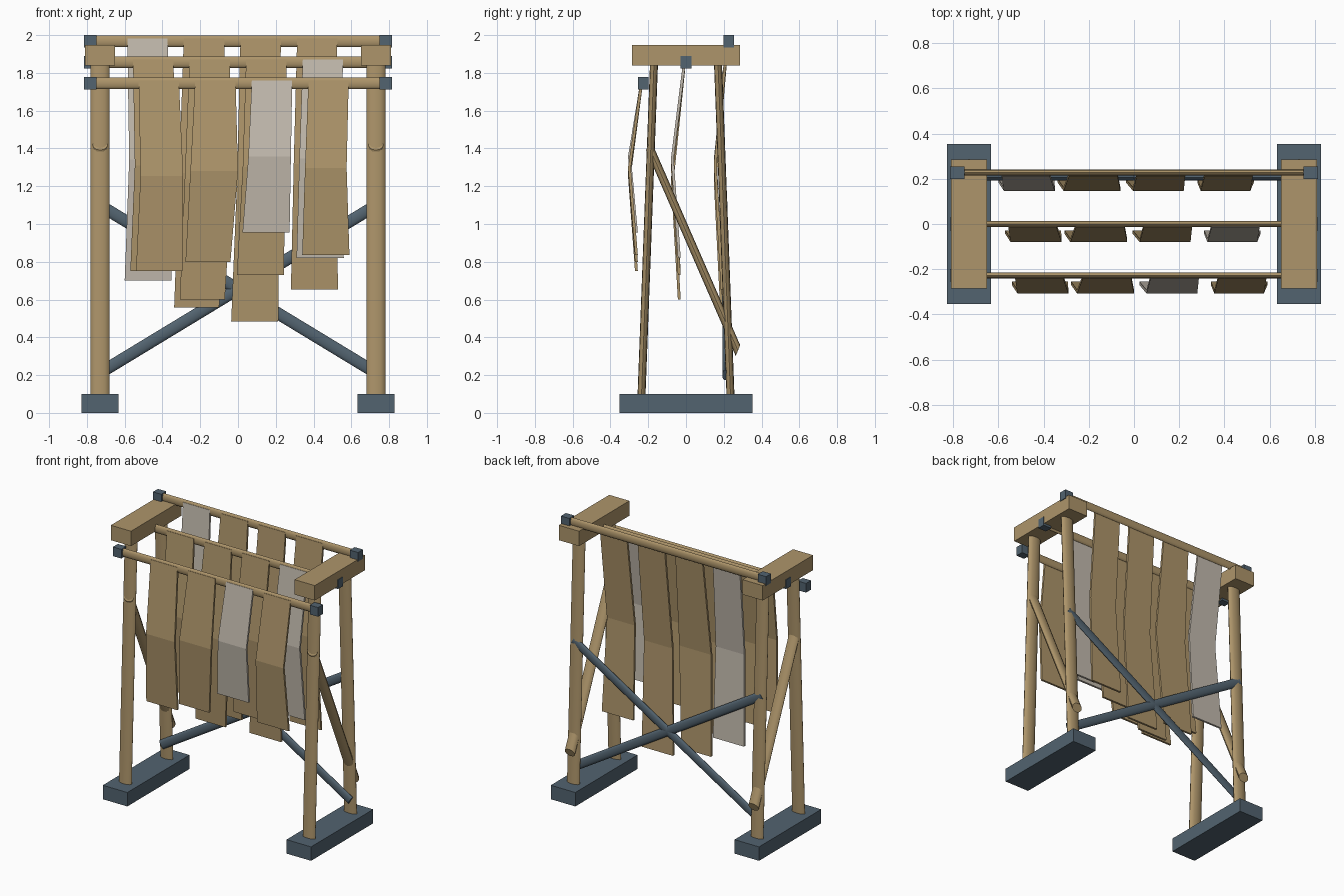
import bpy, bmesh
from mathutils import Vector, Matrix

if bpy.data.objects.get("Cube"):
    bpy.data.objects.remove(bpy.data.objects["Cube"], do_unlink=True)

DEPTH = 0.42  # round poles are flattened along y


def material(name, rgb):
    m = bpy.data.materials.new(name)
    m.use_nodes = True
    m.diffuse_color = (*rgb, 1)
    m.node_tree.nodes["Principled BSDF"].inputs["Base Color"].default_value = (*rgb, 1)
    return m


TAN = material("tan wood", (0.42, 0.30, 0.145))
SLATE = material("slate blue", (0.085, 0.125, 0.16))
PALE = material("pale grey", (0.54, 0.49, 0.42))


def finish(name, bm, mat, smooth=False):
    bmesh.ops.recalc_face_normals(bm, faces=bm.faces)
    me = bpy.data.meshes.new(name)
    bm.to_mesh(me)
    bm.free()
    me.materials.append(mat)
    ob = bpy.data.objects.new(name, me)
    bpy.context.collection.objects.link(ob)
    if smooth:
        bpy.ops.object.select_all(action="DESELECT")
        bpy.context.view_layer.objects.active = ob
        ob.select_set(True)
        bpy.ops.object.shade_smooth_by_angle(angle=0.7)
    return ob


def box(name, centre, size, mat):
    bm = bmesh.new()
    bmesh.ops.create_cube(bm, size=1, matrix=Matrix.Translation(centre) @ Matrix.Diagonal((*size, 1)))
    return finish(name, bm, mat)


def pole(name, a, b, radius, mat):
    """Round pole from a to b, flattened along y."""
    a, b = (Vector((p[0], p[1] / DEPTH, p[2])) for p in (a, b))
    d = b - a
    bm = bmesh.new()
    bmesh.ops.create_cone(
        bm, cap_ends=True, segments=12, radius1=radius, radius2=radius, depth=d.length,
        matrix=Matrix.Translation((a + b) / 2) @ d.to_track_quat("Z", "Y").to_matrix().to_4x4())
    bmesh.ops.scale(bm, vec=(1, DEPTH, 1), verts=bm.verts)
    return finish(name, bm, mat, smooth=True)


def strip(name, rows, mat, thickness=0.015):
    """Hanging strip; each row is (left x, right x, front y, z)."""
    bm = bmesh.new()
    rings = [[bm.verts.new(p) for p in ((l, y, z), (r, y, z), (r, y + thickness, z), (l, y + thickness, z))]
             for l, r, y, z in rows]
    for top, low in zip(rings, rings[1:]):
        for i in range(4):
            j = (i + 1) % 4
            bm.faces.new((top[i], top[j], low[j], low[i]))
    bm.faces.new(rings[0])
    bm.faces.new(rings[-1])
    return finish(name, bm, mat)


# End frames: foot, beam, two leaning posts and a side brace
for side, s in (("left", 1), ("right", -1)):
    x = 0.73 * s
    box(f"{side}_foot", (x, 0, 0.05), (0.195, 0.706, 0.1), SLATE)
    box(f"{side}_top_beam", (x, 0, 1.893), (0.16, 0.572, 0.107), TAN)
    for end, e in (("front", -1), ("back", 1)):
        pole(f"{side}_{end}_post", (x, 0.236 * e, 0.08), (x, 0.169 * e, 1.86), 0.05, TAN)
    pole(f"{side}_side_brace", (x, -0.2, 1.42), (x, 0.275, 0.33), 0.04, TAN)
    pole(f"{side}_cross_brace", (-0.75 * s, 0.206, 0.2), (0.75 * s, 0.206, 1.11), 0.032, SLATE)

# Strip columns: left and right x at top, fold and bottom
columns = [
    ((-0.556, -0.343), (-0.546, -0.32), (-0.57, -0.323)),
    ((-0.257, -0.043), (-0.282, -0.03), (-0.308, -0.07)),
    ((0.043, 0.257), (0.025, 0.25), (-0.006, 0.243)),
    ((0.343, 0.556), (0.325, 0.545), (0.31, 0.56)),
]
# Rails: y, z, x shift, strip bottoms, column of the pale strip
rails = {
    "front": (-0.227, 1.745, 0.03, (0.75, 0.80, 0.955, 0.835), 2),
    "middle": (0, 1.857, 0, (0.75, 0.60, 0.73, 0.82), 3),
    "back": (0.227, 1.967, -0.03, (0.70, 0.557, 0.483, 0.653), 0),
}
for rail, (y, z, shift, bottoms, pale) in rails.items():
    pole(f"{rail}_rail", (-0.78, y, z), (0.78, y, z), 0.031, TAN)
    for side, s in (("left", 1), ("right", -1)):
        box(f"{rail}_rail_{side}_cap", (0.782 * s, y, z), (0.066, 0.056, 0.066), SLATE)
    for i, (col, low) in enumerate(zip(columns, bottoms)):
        high = z + 0.014
        levels = ((y - 0.014, high), (y - 0.08, (high + low) / 2), (y - 0.043, low))
        rows = [(l + shift, r + shift, fy, fz) for (l, r), (fy, fz) in zip(col, levels)]
        strip(f"{rail}_strip_{i + 1}", rows, PALE if i == pale else TAN)
